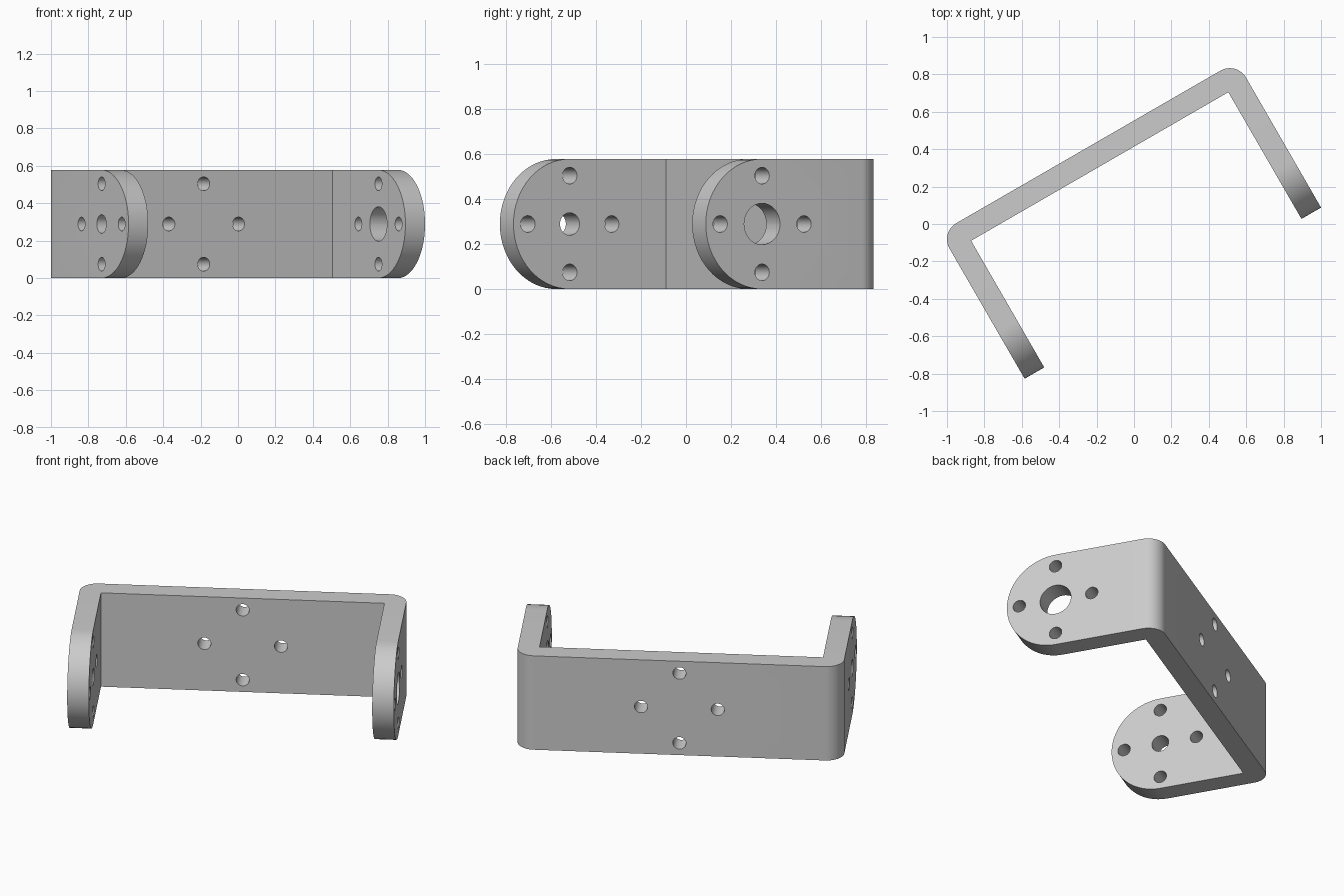
import bpy, bmesh, math
from mathutils import Matrix, Vector

cube = bpy.data.objects.get("Cube")
if cube:
    bpy.data.objects.remove(cube, do_unlink=True)

HALF = 0.915        # half width across the outer faces
THICK = 0.121       # plate thickness
HEIGHT = 0.578
BACK, TIP = 0.479, -0.424
BEND = 0.1          # outer bend radius
ROUND = HEIGHT / 2  # arm end radius
PIVOT = TIP + ROUND
HOLE = 0.037
SPACING = 0.215


def arc(cx, cy, r, start, end, steps):
    angles = [math.radians(start + (end - start) * i / steps) for i in range(steps + 1)]
    return [(cx + r * math.cos(a), cy + r * math.sin(a)) for a in angles]


def prism(name, outline, place, depth):
    """Extrude a flat outline; place maps (a, b) to a 3D point."""
    bm = bmesh.new()
    face = bm.faces.new([bm.verts.new(place(a, b)) for a, b in outline])
    grown = bmesh.ops.extrude_face_region(bm, geom=[face])["geom"]
    bmesh.ops.translate(bm, vec=depth, verts=[v for v in grown if isinstance(v, bmesh.types.BMVert)])
    bmesh.ops.recalc_face_normals(bm, faces=bm.faces)
    mesh = bpy.data.meshes.new(name)
    bm.to_mesh(mesh)
    bm.free()
    obj = bpy.data.objects.new(name, mesh)
    bpy.context.collection.objects.link(obj)
    return obj


def combine(obj, cutter, operation):
    cutter.hide_render = True
    mod = obj.modifiers.new(operation.title(), "BOOLEAN")
    mod.operation = operation
    mod.solver = "EXACT"
    mod.object = cutter
    bpy.context.view_layer.objects.active = obj
    bpy.ops.object.modifier_apply(modifier=mod.name)
    bpy.data.objects.remove(cutter, do_unlink=True)


def drill(obj, center, axis, radius):
    depth = Vector(axis) * THICK * 2
    start = Vector(center) - depth / 2
    across = Vector((0, 1, 0)) if axis[0] else Vector((1, 0, 0))
    circle = arc(0, 0, radius, 0, 360, 32)[:-1]
    cutter = prism("drill", circle, lambda a, b: start + across * a + Vector((0, 0, b)), depth)
    combine(obj, cutter, "DIFFERENCE")


# Bent plate seen from above
inner = HALF - THICK
outline = [(-HALF, TIP), (-inner, TIP), (-inner, BACK - THICK),
           (inner, BACK - THICK), (inner, TIP), (HALF, TIP)]
outline += arc(HALF - BEND, BACK - BEND, BEND, 0, 90, 12)
outline += arc(BEND - HALF, BACK - BEND, BEND, 90, 180, 12)
bracket = prism("bracket", outline, lambda a, b: Vector((a, b, 0)), Vector((0, 0, HEIGHT)))

# Rounded arm ends
side = [(1, -0.5), (1, 1), (PIVOT, 1), (PIVOT, HEIGHT)]
side += arc(PIVOT, ROUND, ROUND, 90, 270, 32)[1:-1]
side += [(PIVOT, 0), (PIVOT, -0.5)]
rounding = prism("rounding", side, lambda a, b: Vector((-1.2, a, b)), Vector((2.4, 0, 0)))
combine(bracket, rounding, "INTERSECT")

# Bolt holes in the web and both arms
for da, dz in ((1, 0), (-1, 0), (0, 1), (0, -1)):
    a, z = da * SPACING, ROUND + dz * SPACING
    drill(bracket, (a, BACK - THICK / 2, z), (0, 1, 0), HOLE)
    for sign in (-1, 1):
        drill(bracket, (sign * (HALF - THICK / 2), PIVOT + a, z), (1, 0, 0), HOLE)

# Pivot holes: small on one arm, large on the other
for sign, radius in ((-1, 0.05), (1, 0.092)):
    drill(bracket, (sign * (HALF - THICK / 2), PIVOT, ROUND), (1, 0, 0), radius)

# Turn the bracket and finish it
bracket.data.transform(Matrix.Rotation(math.radians(30), 4, "Z") @ Matrix.Translation((-0.005, 0, 0)))
grey = bpy.data.materials.new("light grey metal")
grey.use_nodes = True
colour = (0.6, 0.6, 0.6, 1)
grey.diffuse_color = colour
grey.node_tree.nodes["Principled BSDF"].inputs["Base Color"].default_value = colour
bracket.data.materials.clear()
bracket.data.materials.append(grey)
bpy.ops.object.select_all(action="DESELECT")
bracket.select_set(True)
bpy.context.view_layer.objects.active = bracket
bpy.ops.object.shade_smooth_by_angle(angle=math.radians(30))
